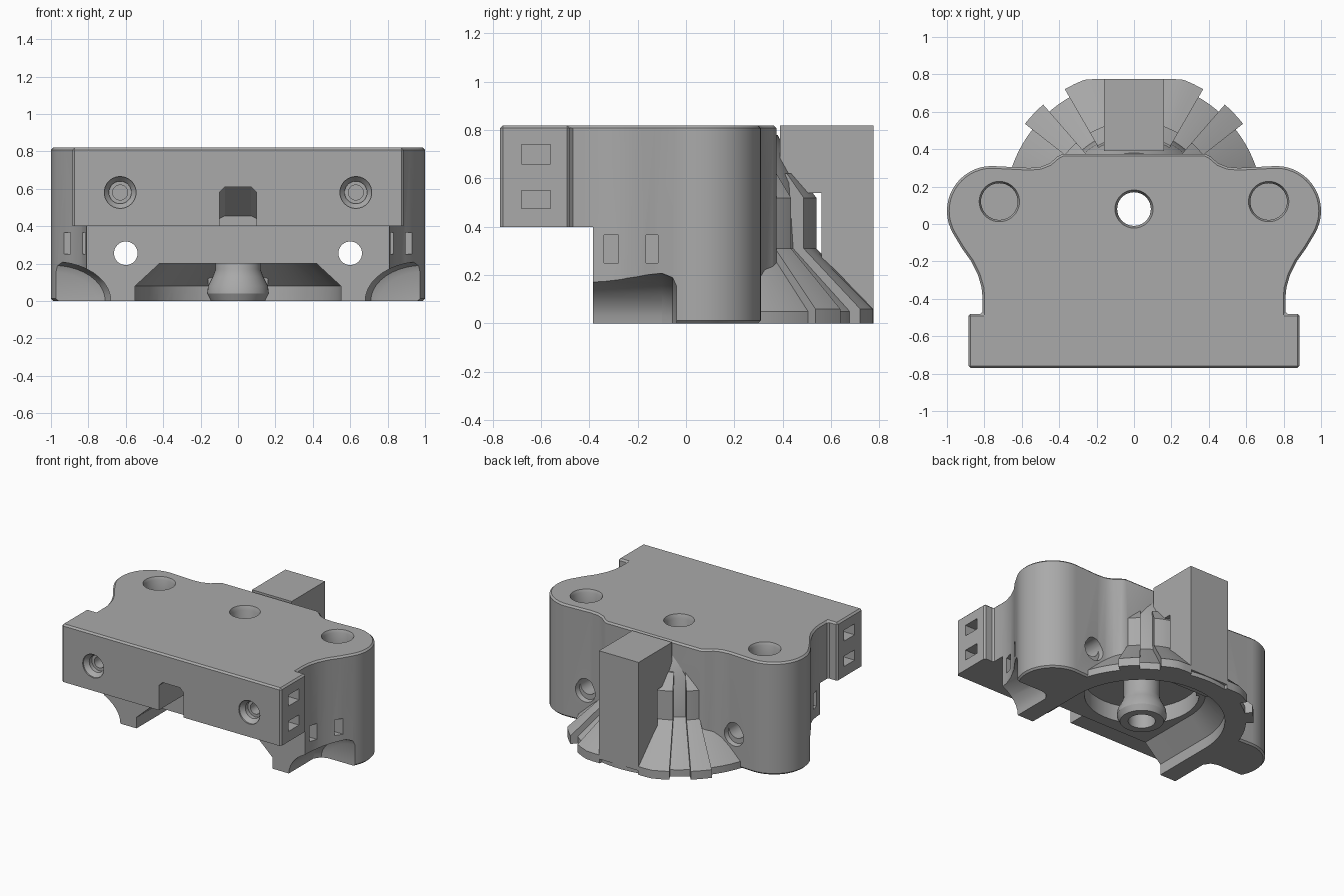
import bpy, bmesh, math
from mathutils import Vector, Matrix

if "Cube" in bpy.data.objects:
    bpy.data.objects.remove(bpy.data.objects["Cube"])

grey = bpy.data.materials.new("plain grey")
grey.use_nodes = True
grey.diffuse_color = (0.4, 0.4, 0.4, 1)
grey.node_tree.nodes["Principled BSDF"].inputs["Base Color"].default_value = (0.4, 0.4, 0.4, 1)

HUB = 0.08      # y of the central axis
TOP = 0.82


def loft(name, rings):
    """Solid through matching closed rings of points."""
    bm = bmesh.new()
    loops = [[bm.verts.new(p) for p in ring] for ring in rings]
    n = len(loops[0])
    for a, b in zip(loops, loops[1:]):
        for i in range(n):
            j = (i + 1) % n
            bm.faces.new((a[i], a[j], b[j], b[i]))
    bm.faces.new(loops[0][::-1])
    bm.faces.new(loops[-1])
    bmesh.ops.recalc_face_normals(bm, faces=bm.faces)
    mesh = bpy.data.meshes.new(name)
    bm.to_mesh(mesh)
    bm.free()
    mesh.materials.append(grey)
    ob = bpy.data.objects.new(name, mesh)
    bpy.context.collection.objects.link(ob)
    return ob


def prism(name, outline, z0, z1):
    return loft(name, [[(x, y, z) for x, y in outline] for z in (z0, z1)])


def box(name, x, y, z):
    return prism(name, [(x[0], y[0]), (x[1], y[0]), (x[1], y[1]), (x[0], y[1])], *z)


def tube(name, start, steps, axis="Z", squash=1.0):
    """Stepped round solid: steps are (distance along the axis, radius)."""
    turn = Matrix.Rotation(-math.pi / 2, 3, "X") if axis == "Y" else Matrix.Identity(3)
    angles = [math.tau * i / 40 for i in range(40)]
    return loft(name, [[Vector(start) + turn @ Vector((r * math.cos(a), r * squash * math.sin(a), d))
                        for a in angles] for d, r in steps])


def apply(ob, kind, **settings):
    mod = ob.modifiers.new(kind, kind)
    for key, value in settings.items():
        setattr(mod, key, value)
    bpy.context.view_layer.objects.active = ob
    bpy.ops.object.modifier_apply(modifier=mod.name)


def cut(targets, cutter, operation="DIFFERENCE"):
    for ob in targets:
        apply(ob, "BOOLEAN", operation=operation, object=cutter, solver="EXACT")
    bpy.data.objects.remove(cutter)


# Main body outline: front bar, waisted sides, round ear lobes, raised back edge
half = [(0.885, -0.77), (0.885, -0.48), (0.81, -0.48), (0.81, -0.39), (0.815, -0.34),
        (0.835, -0.27), (0.87, -0.2), (0.92, -0.13)]
for i in range(17):
    a = math.radians(-30 + 7.5 * i)
    half.append((0.76 + 0.24 * math.cos(a), 0.07 + 0.24 * math.sin(a)))
half += [(0.56, 0.3), (0.5, 0.305), (0.45, 0.325), (0.41, 0.36), (0.38, 0.375)]
outline = half + [(-x, y) for x, y in reversed(half)]
body = prism("main_body", outline, 0, TOP)
apply(body, "BEVEL", width=0.012, segments=1, limit_method="ANGLE", angle_limit=math.radians(60))
cut([body], box("bar_undercut", (-1.2, 1.2), (-1, -0.385), (-0.2, 0.4)))


# Flared skirt at the back, with raised panels
def sector(name, a0, a1, profile, steps, floor=0.2):
    rings = []
    for i in range(steps + 1):
        a = math.radians(a0 + (a1 - a0) * i / steps)
        pts = [(floor, profile[0][1])] + profile + [(floor, profile[-1][1])]
        rings.append([(r * math.sin(a), min(HUB + r * math.cos(a), 0.775), z) for r, z in pts])
    return loft(name, rings)


skirt = sector("back_skirt", -88, 88,
               [(0.69, 0), (0.69, 0.05), (0.42, 0.31), (0.4, 0.58), (0.33, 0.72), (0.3, 0.78)], 44)
panels = []
for side, label in ((1, "left"), (-1, "right")):
    for k, (a0, a1) in enumerate(((12, 30), (41, 52))):
        panels.append(sector(f"{label}_skirt_panel_{k + 1}", side * a0, side * a1,
                             [(0.74, 0), (0.74, 0.06), (0.47, 0.31), (0.47, 0.52), (0.39, 0.62)], 4, 0.36))

# Upright post behind the skirt
post = box("back_post", (-0.16, 0.16), (0.56, 0.775), (0.03, TOP))
post_arm = box("post_arm", (-0.16, 0.16), (0.39, 0.56), (0.54, TOP))

solids = [body, skirt] + panels


# Underside channel, open at the front and round at the back
def channel_ring(r, z):
    arc = [(r * math.cos(math.pi * i / 32), HUB + r * math.sin(math.pi * i / 32), z) for i in range(33)]
    return [(r, -1, z)] + arc + [(-r, -1, z)]


cut(solids, loft("channel_cutter", [channel_ring(0.55, -0.1), channel_ring(0.55, 0.08),
                                    channel_ring(0.42, 0.2)]))
cut([body, skirt], tube("round_recess", (0, HUB, 0.1), [(0, 0.38), (0.22, 0.38)]))

# Round boss around the central hole
boss = tube("central_boss", (0, HUB, 0),
            [(0, 0.145), (0.04, 0.165), (0.08, 0.16), (0.13, 0.135), (0.17, 0.12), (0.34, 0.12)])
cut([body, skirt, boss], tube("central_bore", (0, HUB, -0.1), [(0, 0.09), (1.1, 0.09)]))
cut([body], tube("bore_countersink", (0, HUB, 0.79), [(0, 0.09), (0.05, 0.11)]))

for s in (1, -1):
    # Ear sockets and front screw sockets
    cut([body], tube("ear_socket", (s * 0.72, 0.12, 0.7), [(0, 0.098), (0.1, 0.098), (0.14, 0.118)]))
    cut([body], tube("front_socket", (s * 0.63, -0.8, 0.58),
                     [(0, 0.085), (0.04, 0.085), (0.07, 0.06), (0.1, 0.06)], "Y"))
    cut([body], tube("front_screw", (s * 0.63, -0.74, 0.58), [(0, 0.04), (0.18, 0.04)], "Y"))
    # Long through holes with wide pockets at the back
    cut([body, skirt], tube("long_hole", (s * 0.6, -0.6, 0.255), [(0, 0.063), (1.7, 0.063)], "Y"))
    cut([body, skirt] + panels, tube("back_pocket", (s * 0.6, 0.27, 0.225),
                                     [(0, 0.07), (0.08, 0.09), (0.7, 0.09)], "Y"))
    # Scooped lower front corners
    cut([body], tube("corner_scoop", (s * 0.99, -0.6, 0),
                     [(0, 0.31), (0.5, 0.31), (0.545, 0.28), (0.56, 0.23)], "Y", 0.68))
    # Square windows in the bar ends and in the sides
    for z in ((0.475, 0.55), (0.66, 0.74)):
        cut([body], box("bar_window", sorted((s * 0.8, s * 1.1)), (-0.68, -0.56), z))
    for y, inner in (((-0.34, -0.28), 0.75), ((-0.165, -0.115), 0.82)):
        cut([body], box("side_window", sorted((s * inner, s * 1.1)), y, (0.25, 0.365)))

# Chamfered notch in the middle of the front bar
notch = [(-0.1, 0.3), (0.1, 0.3), (0.1, 0.58), (0.07, 0.61), (-0.07, 0.61), (-0.1, 0.58)]
cut([body], loft("front_notch", [[(x, -0.9, z) for x, z in notch],
                                 [(x, -0.6, z) for x, z in notch],
                                 [(x, -0.42, 0.3 + (z - 0.3) * 0.5) for x, z in notch]]))

# Smooth shading with crisp edges
bpy.ops.object.select_all(action="DESELECT")
for ob in solids + [boss, post, post_arm]:
    ob.select_set(True)
bpy.context.view_layer.objects.active = body
bpy.ops.object.shade_smooth_by_angle(angle=math.radians(30))
